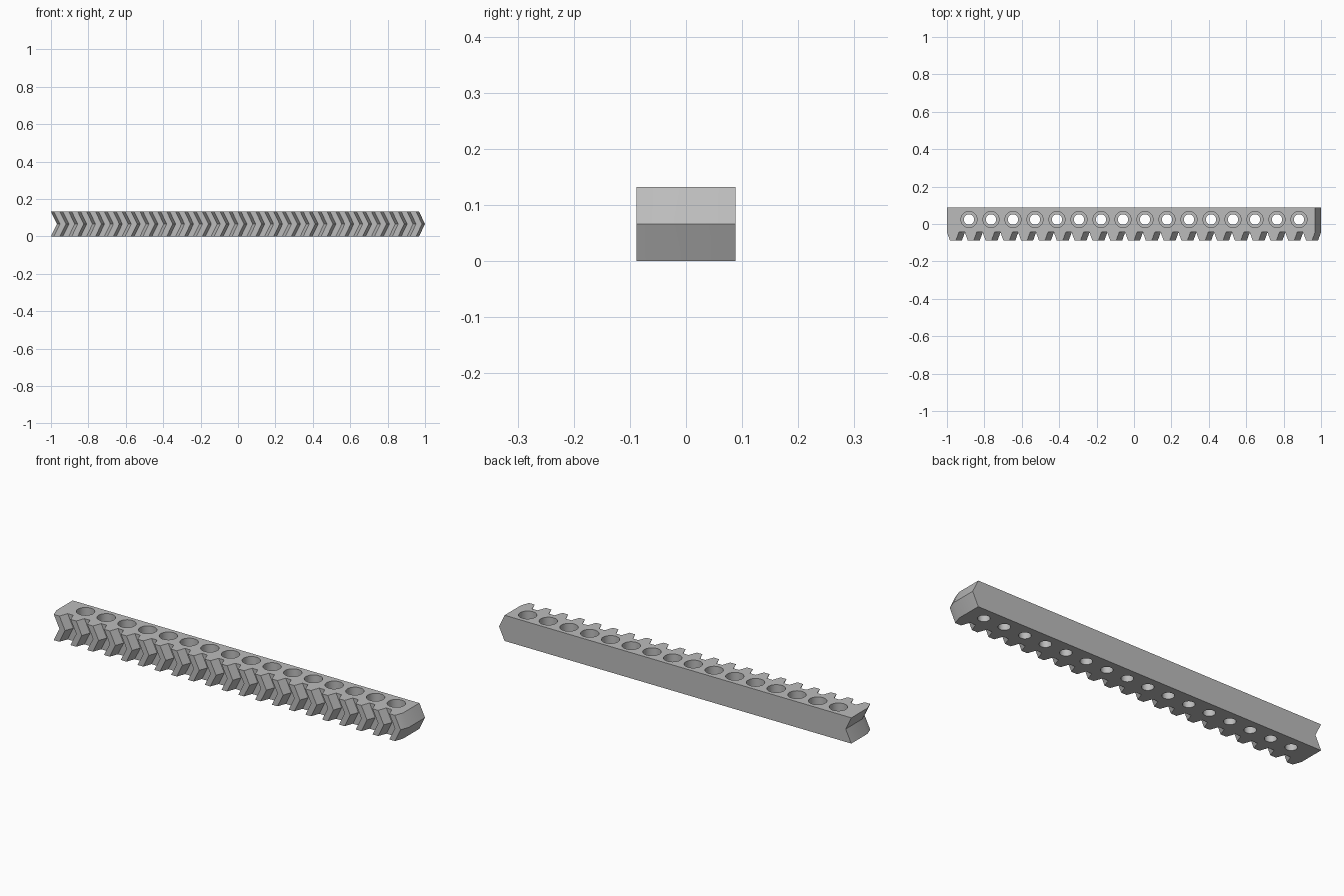
import bpy, bmesh
from math import radians

cube = bpy.data.objects.get("Cube")
if cube:
    bpy.data.objects.remove(cube)

HEIGHT, SHIFT = 0.132, 0.032           # rack height, chevron offset at mid height
BACK, ROOT, TIP = 0.088, -0.044, -0.088
START, END = -1.0, 1.0 - SHIFT
TEETH, WIDTH, FLANK = 21, 0.064, 0.016
PITCH = (END - START - WIDTH) / (TEETH - 1)
HOLES, SPACING, HOLE_Y = 16, 0.1176, 0.024

steel = bpy.data.materials.new("plain grey")
steel.use_nodes = True
grey = (0.5, 0.5, 0.5, 1)
steel.diffuse_color = grey
steel.node_tree.nodes["Principled BSDF"].inputs["Base Color"].default_value = grey


def new_object(name, bm):
    mesh = bpy.data.meshes.new(name)
    bmesh.ops.recalc_face_normals(bm, faces=bm.faces)
    bm.to_mesh(mesh)
    bm.free()
    mesh.materials.append(steel)
    obj = bpy.data.objects.new(name, mesh)
    bpy.context.collection.objects.link(obj)
    return obj


# Rack outline: straight back, trapezoid teeth along the front
outline = [(END, BACK), (START, BACK)]
for i in range(TEETH):
    x = START + i * PITCH
    outline += [(x, ROOT), (x + FLANK, TIP), (x + WIDTH - FLANK, TIP), (x + WIDTH, ROOT)]

# Herringbone bar: the outline lofted through three levels, the middle one offset
bm = bmesh.new()
levels = [[bm.verts.new((x + dx, y, z)) for x, y in outline]
          for dx, z in ((0, 0), (SHIFT, HEIGHT / 2), (0, HEIGHT))]
for low, high in zip(levels, levels[1:]):
    for i in range(len(outline)):
        j = (i + 1) % len(outline)
        bm.faces.new((low[i], low[j], high[j], high[i]))
bm.faces.new(levels[0])
bm.faces.new(levels[2])
rack = new_object("herringbone_rack", bm)


# Stepped screw holes: narrow through hole with a wide bore from the top
def ring(bm, x, radius, z, sides=32):
    made = bmesh.ops.create_circle(bm, segments=sides, radius=radius)["verts"]
    bmesh.ops.translate(bm, verts=made, vec=(x, HOLE_Y, z))
    return made


bm = bmesh.new()
for i in range(HOLES):
    x = (i - (HOLES - 1) / 2) * SPACING
    rings = [ring(bm, x, r, z) for r, z in
             ((0.028, -0.05), (0.028, 0.066), (0.043, 0.066), (0.043, 0.2))]
    for a, b in zip(rings, rings[1:]):
        for k in range(len(a)):
            n = (k + 1) % len(a)
            bm.faces.new((a[k], a[n], b[n], b[k]))
    bm.faces.new(rings[0])
    bm.faces.new(rings[-1])
cutter = new_object("screw_hole_cutter", bm)
cutter.hide_render = True

cut = rack.modifiers.new("screw_holes", "BOOLEAN")
cut.operation, cut.solver, cut.object = "DIFFERENCE", "EXACT", cutter
bpy.ops.object.select_all(action="DESELECT")
rack.select_set(True)
bpy.context.view_layer.objects.active = rack
bpy.ops.object.modifier_apply(modifier=cut.name)
bpy.data.objects.remove(cutter)
bpy.ops.object.shade_smooth_by_angle(angle=radians(25))
